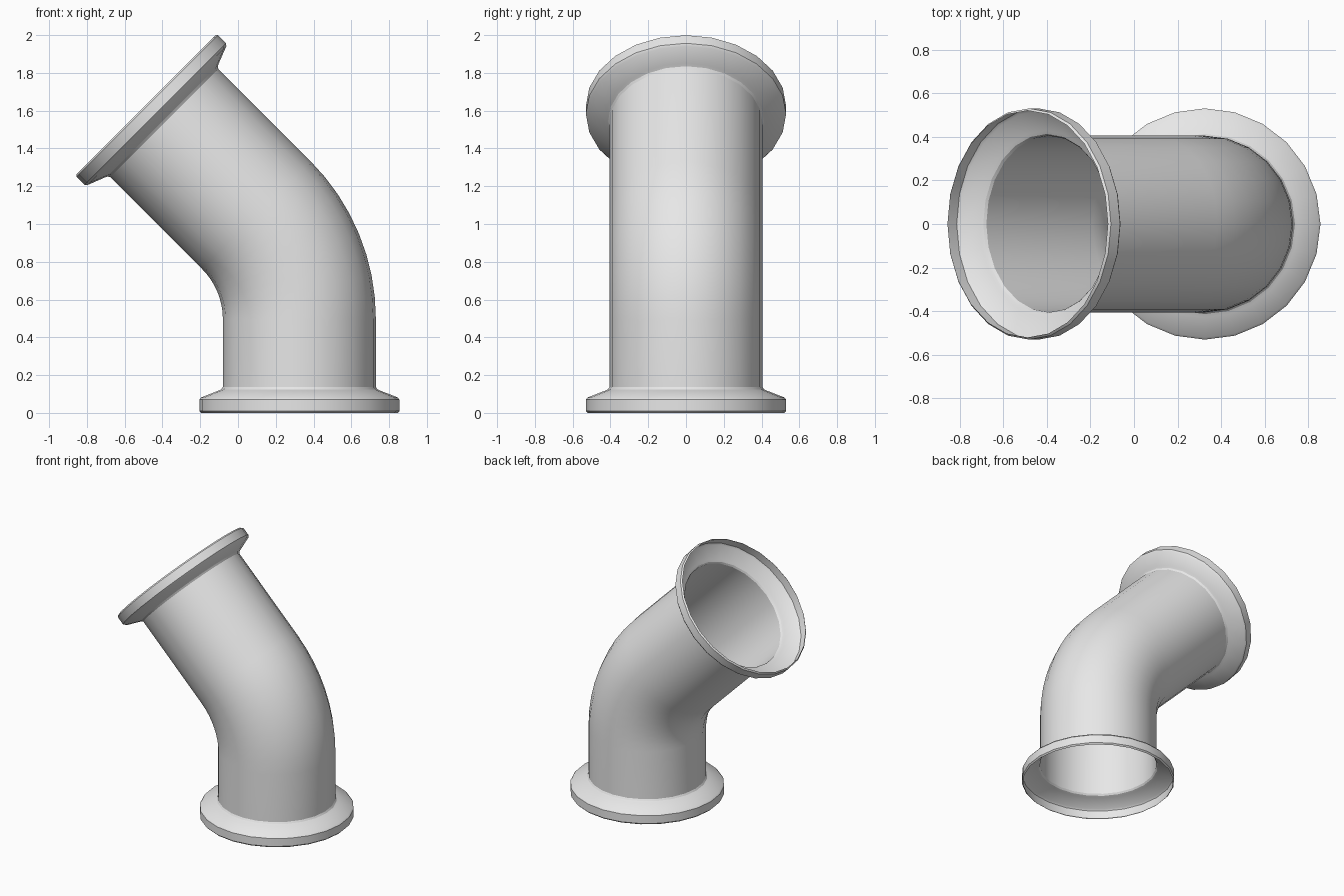
import bpy, bmesh
from math import cos, sin, pi, radians
from mathutils import Vector

if "Cube" in bpy.data.objects:
    bpy.data.objects.remove(bpy.data.objects["Cube"])

SIDES = 24
BEND_STEPS = 8
PIPE_R = 0.405          # pipe radius
BEND_R = 0.78           # centreline radius of the elbow
LOWER, UPPER = 0.496, 0.826   # straight lengths before and after the elbow
TILT = radians(45)
BASE_X = 0.325

grey = bpy.data.materials.new("plain grey metal")
grey.use_nodes = True
grey.diffuse_color = (0.8, 0.8, 0.8, 1)
grey.node_tree.nodes["Principled BSDF"].inputs["Base Color"].default_value = (0.8, 0.8, 0.8, 1)


def arc_point(t):
    """Centreline point of the elbow at tilt t."""
    return Vector((BASE_X - BEND_R + BEND_R * cos(t), 0, LOWER + BEND_R * sin(t)))


def direction(t):
    return Vector((-sin(t), 0, cos(t)))


def sweep(name, stations):
    """Open tube through (centre, tilt, radius) stations."""
    bm = bmesh.new()
    rings = []
    for centre, t, r in stations:
        u, v = Vector((cos(t), 0, sin(t))), Vector((0, 1, 0))
        angles = [2 * pi * i / SIDES for i in range(SIDES)]
        rings.append([bm.verts.new(centre + r * (cos(a) * u + sin(a) * v)) for a in angles])
    for a, b in zip(rings, rings[1:]):
        for i in range(SIDES):
            j = (i + 1) % SIDES
            bm.faces.new((a[i], a[j], b[j], b[i]))
    mesh = bpy.data.meshes.new(name)
    bm.to_mesh(mesh)
    bm.free()
    mesh.materials.append(grey)
    obj = bpy.data.objects.new(name, mesh)
    bpy.context.collection.objects.link(obj)
    bpy.ops.object.select_all(action="DESELECT")
    obj.select_set(True)
    bpy.context.view_layer.objects.active = obj
    bpy.ops.object.shade_smooth_by_angle(angle=radians(30))
    return obj


# Flange profile: distance from the open end, radius
flange = [(0, 0.52), (0.01, 0.53), (0.07, 0.53), (0.082, 0.52),
          (0.118, 0.428), (0.125, 0.413), (0.137, PIPE_R)]
neck = flange[-1][0]

base = Vector((BASE_X, 0, 0))
outlet = arc_point(TILT) + UPPER * direction(TILT)

# Base flange
sweep("base_flange", [(base + s * direction(0), 0, r) for s, r in flange])

# Bent pipe: lower straight, elbow, upper straight
elbow = [TILT * i / BEND_STEPS for i in range(BEND_STEPS + 1)]
sweep("bent_pipe",
      [(base + neck * direction(0), 0, PIPE_R)]
      + [(arc_point(t), t, PIPE_R) for t in elbow]
      + [(outlet - neck * direction(TILT), TILT, PIPE_R)])

# Outlet flange, the same profile turned around
sweep("outlet_flange", [(outlet - s * direction(TILT), TILT, r) for s, r in reversed(flange)])
